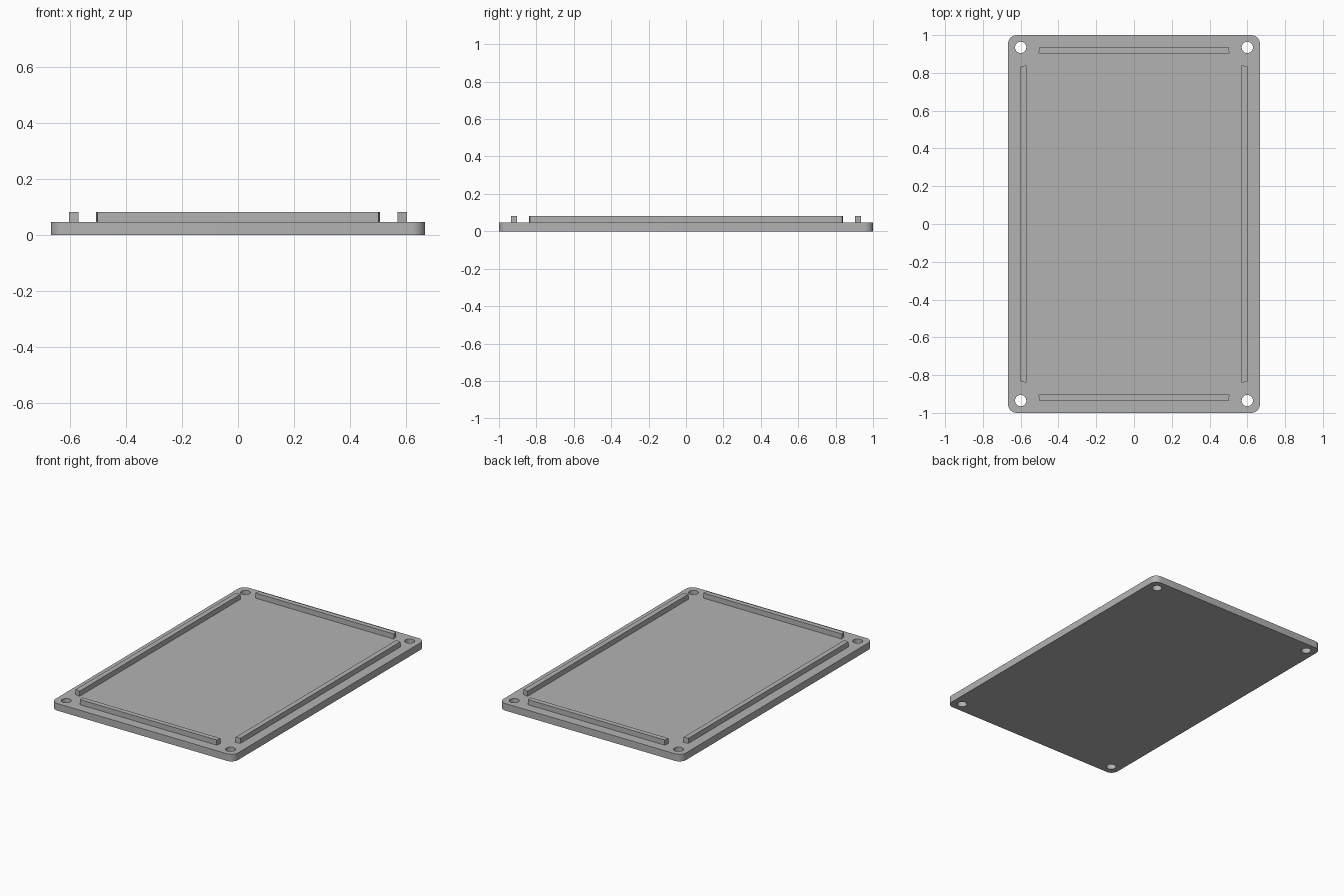
import bpy
import bmesh
from math import cos, sin, tau, pi

if "Cube" in bpy.data.objects:
    bpy.data.objects.remove(bpy.data.objects["Cube"], do_unlink=True)

HALF_X, HALF_Y, PLATE_TOP, RAIL_TOP = 0.667, 1.0, 0.047, 0.081
CORNER_RADIUS, HOLE_RADIUS = 0.047, 0.03
HOLE_X, HOLE_Y = 0.6, 0.935

grey = bpy.data.materials.new("plain grey")
grey.use_nodes = True
colour = (0.45, 0.45, 0.45, 1)
grey.diffuse_color = colour
grey.node_tree.nodes["Principled BSDF"].inputs["Base Color"].default_value = colour


def arc(cx, cy, radius, start, sweep, steps):
    return [(cx + radius * cos(start + sweep * i / steps),
             cy + radius * sin(start + sweep * i / steps)) for i in range(steps + 1)]


def extrude_outlines(name, outlines, bottom, top):
    """Solid from an outer outline plus optional hole outlines."""
    bm = bmesh.new()
    edges = []
    for outline in outlines:
        verts = [bm.verts.new((x, y, bottom)) for x, y in outline]
        edges += [bm.edges.new((a, b)) for a, b in zip(verts, verts[1:] + verts[:1])]
    bmesh.ops.triangle_fill(bm, edges=edges, use_beauty=True, use_dissolve=False)
    extruded = bmesh.ops.extrude_face_region(bm, geom=bm.faces[:], use_keep_orig=True)
    moved = [v for v in extruded["geom"] if isinstance(v, bmesh.types.BMVert)]
    bmesh.ops.translate(bm, verts=moved, vec=(0, 0, top - bottom))
    bmesh.ops.recalc_face_normals(bm, faces=bm.faces)
    bmesh.ops.dissolve_limit(bm, angle_limit=0.001, verts=bm.verts, edges=bm.edges)
    mesh = bpy.data.meshes.new(name)
    bm.to_mesh(mesh)
    bm.free()
    mesh.materials.append(grey)
    obj = bpy.data.objects.new(name, mesh)
    bpy.context.collection.objects.link(obj)
    return obj


# Base plate with rounded corners and four screw holes
outer = []
for i, (sx, sy) in enumerate([(1, 1), (-1, 1), (-1, -1), (1, -1)]):
    outer += arc(sx * (HALF_X - CORNER_RADIUS), sy * (HALF_Y - CORNER_RADIUS),
                 CORNER_RADIUS, i * pi / 2, pi / 2, 10)
holes = [arc(sx * HOLE_X, sy * HOLE_Y, HOLE_RADIUS, 0, tau, 32)[:-1]
         for sx in (1, -1) for sy in (1, -1)]
plate = extrude_outlines("base_plate", [outer] + holes, 0, PLATE_TOP)
bpy.ops.object.select_all(action="DESELECT")
plate.select_set(True)
bpy.context.view_layer.objects.active = plate
bpy.ops.object.shade_smooth_by_angle(angle=pi / 6)


# Locating rails, slightly longer on their inner side
def rail_outline(inner, outer_edge, half_length):
    short = half_length - 0.006
    return [(-half_length, inner), (half_length, inner),
            (short, outer_edge), (-short, outer_edge)]


for side, sign in (("back", 1), ("front", -1)):
    outline = [(x, sign * y) for x, y in rail_outline(0.903, 0.936, 0.506)]
    extrude_outlines(side + "_rail", [outline], PLATE_TOP, RAIL_TOP)
for side, sign in (("left", 1), ("right", -1)):
    outline = [(sign * y, x) for x, y in rail_outline(0.569, 0.602, 0.84)]
    extrude_outlines(side + "_rail", [outline], PLATE_TOP, RAIL_TOP)
